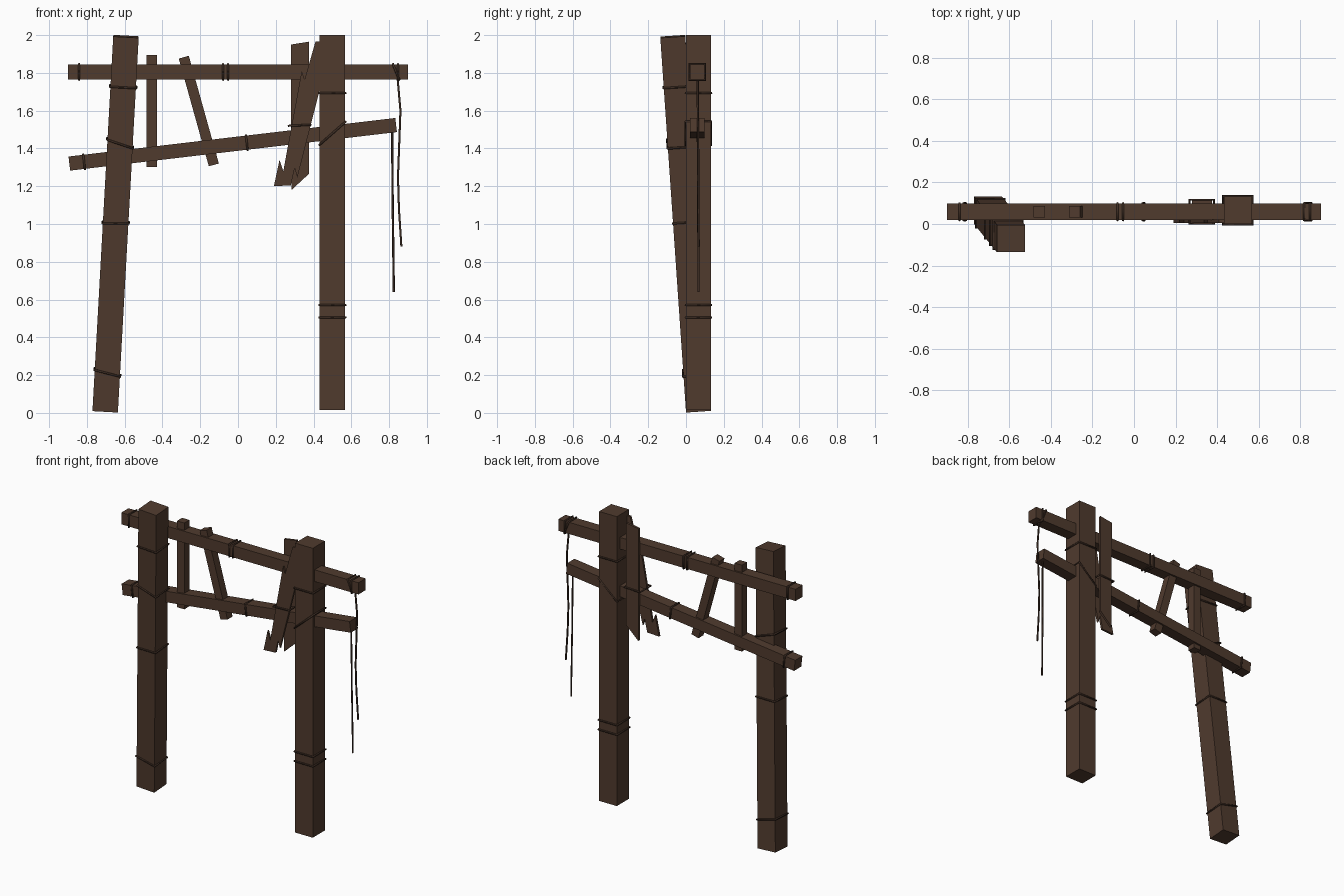
import bpy, bmesh
from mathutils import Vector, Matrix

if "Cube" in bpy.data.objects:
    bpy.data.objects.remove(bpy.data.objects["Cube"])


def material(name, rgb):
    m = bpy.data.materials.new(name)
    m.diffuse_color = (*rgb, 1)
    m.use_nodes = True
    m.node_tree.nodes["Principled BSDF"].inputs["Base Color"].default_value = m.diffuse_color
    return m


WOOD = material("dark wood", (0.080, 0.043, 0.027))
ROPE = material("rope", (0.047, 0.026, 0.017))


def add(name, mesh, mat, matrix=Matrix()):
    mesh.materials.clear()
    mesh.materials.append(mat)
    ob = bpy.data.objects.new(name, mesh)
    ob.matrix_world = matrix
    bpy.context.collection.objects.link(ob)
    return ob


def frame(a, b, t=0.0):
    """Axes at a point along a-b: local z runs along the timber, local y stays near world y."""
    a, b = Vector(a), Vector(b)
    z = (b - a).normalized()
    y = (Vector((0, 1, 0)) - z * z.y).normalized()
    x = y.cross(z)
    m = Matrix((x, y, z)).transposed().to_4x4()
    m.translation = a.lerp(b, t)
    return m


def timber(name, a, b, wx, wy):
    bm = bmesh.new()
    length = (Vector(b) - Vector(a)).length
    bmesh.ops.create_cube(bm, size=1, matrix=Matrix.Diagonal((wx, wy, length, 1)))
    me = bpy.data.meshes.new(name)
    bm.to_mesh(me)
    bm.free()
    return add(name, me, WOOD, frame(a, b, 0.5))


def cord(name, points, radius, closed=False, matrix=Matrix()):
    cu = bpy.data.curves.new(name, "CURVE")
    cu.dimensions = "3D"
    cu.bevel_depth = radius
    cu.bevel_resolution = 1
    cu.use_fill_caps = True
    sp = cu.splines.new("POLY")
    sp.points.add(len(points) - 1)
    for p, co in zip(sp.points, points):
        p.co = (*co, 1)
    sp.use_cyclic_u = closed
    tmp = bpy.data.objects.new(name + "_path", cu)
    me = bpy.data.meshes.new_from_object(tmp)
    bpy.data.objects.remove(tmp)
    return add(name, me, ROPE, matrix)


def lashings(name, a, b, wx, wy, rings):
    """Square rope rings around a timber: (fraction along it, slant)."""
    hx, hy = wx / 2 + 0.003, wy / 2 + 0.003
    for t, slant in rings:
        pts = [(sx * hx, sy * hy, sx * hx * slant)
               for sx, sy in ((-1, -1), (1, -1), (1, 1), (-1, 1))]
        cord(name, pts, 0.006, True, frame(a, b, t))


def plank(name, outline, y0, y1):
    bm = bmesh.new()
    f = bm.faces.new([bm.verts.new((x, y0, z)) for x, z in outline])
    out = bmesh.ops.extrude_face_region(bm, geom=[f])
    vs = [v for v in out["geom"] if isinstance(v, bmesh.types.BMVert)]
    bmesh.ops.translate(bm, verts=vs, vec=(0, y1 - y0, 0))
    bmesh.ops.recalc_face_normals(bm, faces=bm.faces)
    me = bpy.data.meshes.new(name)
    bm.to_mesh(me)
    bm.free()
    return add(name, me, WOOD)


# posts: one upright, one leaning
parts = [
    ("right_post", (0.5, 0.066, 0.015), (0.5, 0.066, 2.0), 0.135, 0.132,
     [(0.845, 0), (0.738, 0.88), (0.28, 0), (0.247, 0)]),
    ("left_post", (-0.703, 0.066, 0.01), (-0.593, -0.07, 1.993), 0.135, 0.132,
     [(0.866, 0), (0.715, -0.28), (0.503, 0.05), (0.103, -0.2)]),
    # cross beams
    ("top_beam", (-0.9, 0.059, 1.805), (0.9, 0.059, 1.805), 0.08, 0.078,
     [(0.033, 0), (0.456, 0), (0.471, 0), (0.965, 0.4), (0.971, 0)]),
    ("lower_beam", (-0.893, 0.059, 1.32), (0.837, 0.059, 1.524), 0.075, 0.078,
     [(0.045, 0), (0.543, 0)]),
]
for name, a, b, wx, wy, rings in parts:
    timber(name, a, b, wx, wy)
    lashings(name + "_lashing", a, b, wx, wy, rings)

# slats between the beams
timber("upright_slat", (-0.457, 0.059, 1.303), (-0.457, 0.059, 1.895), 0.055, 0.055)
timber("slanted_slat", (-0.128, 0.059, 1.313), (-0.287, 0.059, 1.883), 0.055, 0.055)

# broken planks behind and in front of the beams
plank("back_plank", [(0.28, 1.95), (0.375, 1.965), (0.375, 1.265), (0.283, 1.18)], 0.097, 0.113)
plank("front_plank", [(0.41, 1.965), (0.353, 1.765), (0.337, 1.81), (0.24, 1.28), (0.22, 1.34),
                      (0.19, 1.2), (0.28, 1.205), (0.3, 1.295), (0.314, 1.245), (0.43, 1.70),
                      (0.47, 1.965)], 0.006, 0.021)
cord("plank_lashing", [(0.267, 0.001, 1.52), (0.385, 0.001, 1.525),
                       (0.385, 0.117, 1.525), (0.267, 0.117, 1.52)], 0.006, True)

# loose hanging ropes
cord("long_hanging_rope", [(0.845, 0.062, 1.77), (0.86, 0.063, 1.6), (0.847, 0.065, 1.25),
                           (0.852, 0.066, 1.08), (0.865, 0.067, 0.88)], 0.006)
cord("short_hanging_rope", [(0.816, 0.062, 1.49), (0.819, 0.064, 1.1), (0.825, 0.067, 0.64)], 0.006)
